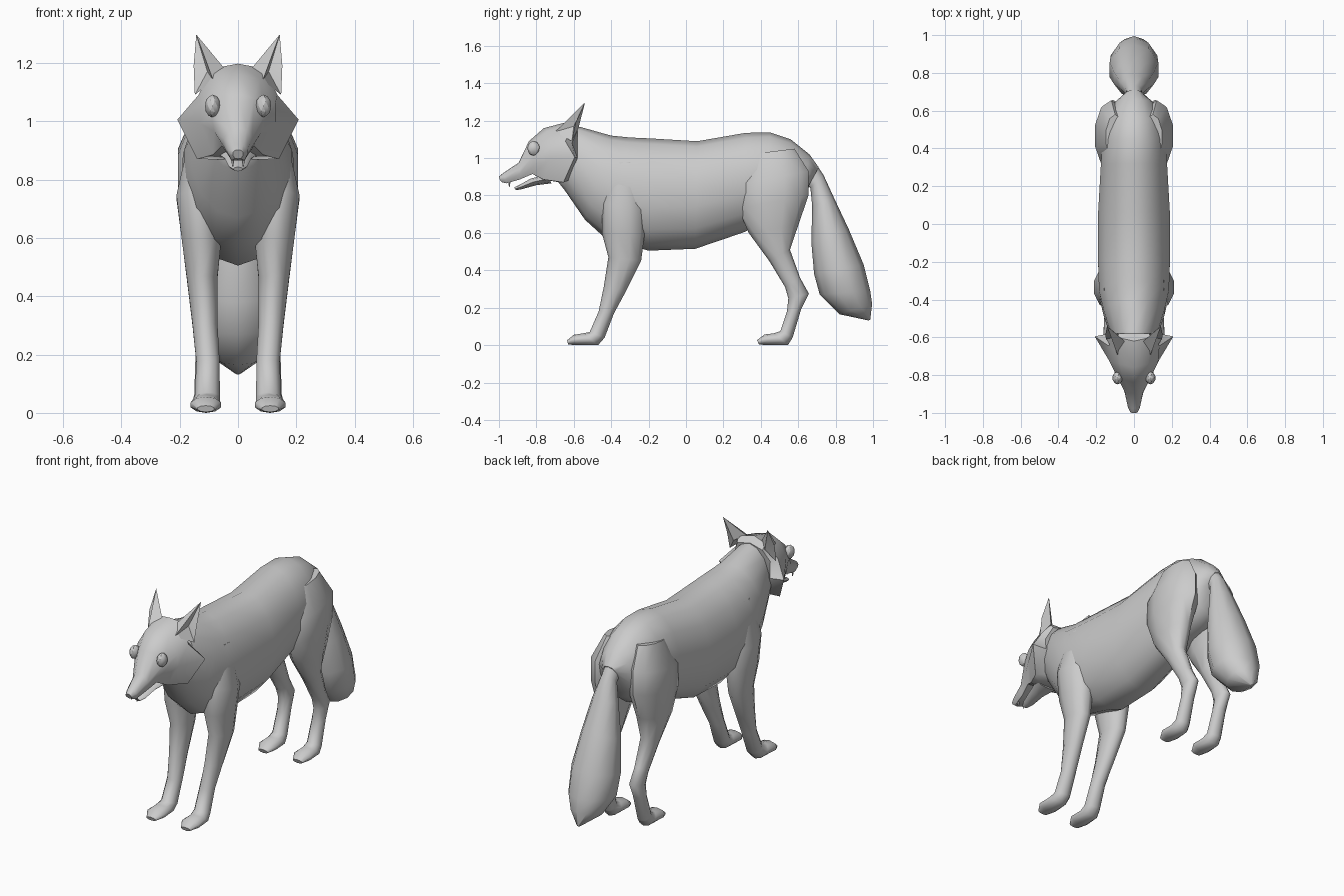
import bpy, bmesh, math
from mathutils import Vector

fur = bpy.data.materials.new("grey fur")
fur.diffuse_color = (0.6, 0.6, 0.6, 1)


def finish(name, bm, angle=50):
    bmesh.ops.remove_doubles(bm, verts=bm.verts, dist=0.0005)
    bmesh.ops.recalc_face_normals(bm, faces=bm.faces)
    me = bpy.data.meshes.new(name)
    bm.to_mesh(me)
    bm.free()
    me.materials.append(fur)
    ob = bpy.data.objects.new(name, me)
    bpy.context.collection.objects.link(ob)
    bpy.ops.object.select_all(action='DESELECT')
    ob.select_set(True)
    bpy.context.view_layer.objects.active = ob
    bpy.ops.object.shade_smooth_by_angle(angle=math.radians(angle))
    return ob


def skin(name, rings, angle=50):
    """Bridge closed rings of points and cap both ends."""
    bm = bmesh.new()
    rows = [[bm.verts.new(p) for p in r] for r in rings]
    n = len(rows[0])
    for a, b in zip(rows, rows[1:]):
        for i in range(n):
            j = (i + 1) % n
            bm.faces.new((a[i], a[j], b[j], b[i]))
    bm.faces.new(rows[0])
    bm.faces.new(rows[-1])
    return finish(name, bm, angle)


def loft(name, spans, sides, side=1, angle=60):
    """Each span: edge point a (y, z), opposite edge point b (y, z), x centre, half width."""
    rings = []
    for ya, za, yb, zb, xc, w in spans:
        ring = []
        for i in range(sides):
            t = 2 * math.pi * i / sides
            k = math.cos(t)
            ring.append((side * (xc + w * math.sin(t)),
                         (ya + yb) / 2 + k * (ya - yb) / 2,
                         (za + zb) / 2 + k * (za - zb) / 2))
        rings.append(ring)
    return skin(name, rings, angle)


# Torso and neck: back line, belly line
loft("body", [
    (-0.61, 1.17, -0.69, 0.88, 0, 0.09),
    (-0.56, 1.165, -0.65, 0.83, 0, 0.12),
    (-0.40, 1.12, -0.54, 0.67, 0, 0.165),
    (-0.30, 1.11, -0.43, 0.57, 0, 0.19),
    (-0.19, 1.105, -0.20, 0.505, 0, 0.195),
    (0.06, 1.09, 0.05, 0.515, 0, 0.195),
    (0.32, 1.135, 0.30, 0.60, 0, 0.18),
    (0.45, 1.137, 0.44, 0.66, 0, 0.17),
    (0.56, 1.10, 0.54, 0.68, 0, 0.15),
    (0.66, 1.02, 0.62, 0.74, 0, 0.105),
    (0.71, 0.95, 0.66, 0.86, 0, 0.05)], 14)

# Bushy tail: rear line, front line
loft("tail", [
    (0.66, 1.02, 0.58, 0.93, 0, 0.04),
    (0.735, 0.91, 0.665, 0.84, 0, 0.045),
    (0.79, 0.79, 0.675, 0.74, 0, 0.075),
    (0.87, 0.62, 0.67, 0.55, 0, 0.11),
    (0.95, 0.43, 0.685, 0.38, 0, 0.135),
    (0.985, 0.29, 0.715, 0.27, 0, 0.13),
    (0.995, 0.22, 0.82, 0.165, 0, 0.085),
    (0.985, 0.135, 0.975, 0.132, 0, 0.008)], 10)

# Legs: front line, rear line
FRONT = [
    (-0.41, 0.98, -0.24, 0.98, 0.12, 0.04),
    (-0.45, 0.76, -0.22, 0.72, 0.135, 0.08),
    (-0.45, 0.60, -0.22, 0.60, 0.125, 0.072),
    (-0.415, 0.47, -0.24, 0.45, 0.123, 0.055),
    (-0.44, 0.31, -0.32, 0.29, 0.113, 0.045),
    (-0.467, 0.18, -0.385, 0.17, 0.103, 0.042),
    (-0.515, 0.07, -0.435, 0.04, 0.105, 0.045),
    (-0.55, 0.063, -0.47, 0.0, 0.11, 0.05),
    (-0.60, 0.055, -0.58, 0.0, 0.11, 0.055),
    (-0.637, 0.025, -0.63, 0.003, 0.11, 0.03)]
HIND = [
    (0.34, 1.02, 0.58, 1.05, 0.10, 0.05),
    (0.28, 0.86, 0.655, 0.93, 0.12, 0.09),
    (0.28, 0.73, 0.655, 0.80, 0.12, 0.09),
    (0.335, 0.60, 0.60, 0.64, 0.125, 0.068),
    (0.445, 0.45, 0.556, 0.51, 0.12, 0.048),
    (0.53, 0.31, 0.61, 0.36, 0.115, 0.037),
    (0.547, 0.25, 0.657, 0.275, 0.112, 0.037),
    (0.54, 0.18, 0.615, 0.19, 0.11, 0.038),
    (0.505, 0.075, 0.57, 0.04, 0.11, 0.042),
    (0.47, 0.063, 0.545, 0.0, 0.11, 0.048),
    (0.42, 0.057, 0.44, 0.0, 0.11, 0.053),
    (0.38, 0.027, 0.39, 0.003, 0.11, 0.03)]
for s, tag in ((1, "left"), (-1, "right")):
    loft("front_leg_" + tag, FRONT, 10, s)
    loft("hind_leg_" + tag, HIND, 10, s)


def mirrored(name, halves, angle):
    """Each half section runs from top centre to bottom centre on the +x side."""
    return skin(name, [h + [(-x, y, z) for x, y, z in h[-2:0:-1]] for h in halves], angle)


# Head with flared cheek ruff and upper muzzle
mirrored("head", [
    [(0, -0.58, 1.17), (0.08, -0.58, 1.15), (0.11, -0.61, 1.08), (0.13, -0.58, 1.0), (0.09, -0.63, 0.88), (0, -0.63, 0.88)],
    [(0, -0.62, 1.197), (0.09, -0.60, 1.18), (0.135, -0.645, 1.09), (0.208, -0.595, 1.005), (0.14, -0.655, 0.87), (0, -0.66, 0.868)],
    [(0, -0.76, 1.16), (0.075, -0.74, 1.145), (0.128, -0.73, 1.06), (0.128, -0.73, 0.99), (0.085, -0.76, 0.885), (0, -0.77, 0.885)],
    [(0, -0.84, 1.09), (0.055, -0.825, 1.08), (0.09, -0.81, 1.02), (0.082, -0.81, 0.965), (0.055, -0.82, 0.915), (0, -0.82, 0.92)],
    [(0, -0.895, 0.975), (0.03, -0.895, 0.97), (0.048, -0.89, 0.94), (0.05, -0.89, 0.915), (0.035, -0.89, 0.885), (0, -0.89, 0.888)],
    [(0, -0.975, 0.922), (0.018, -0.975, 0.92), (0.032, -0.97, 0.90), (0.032, -0.965, 0.885), (0.022, -0.96, 0.865), (0, -0.96, 0.866)],
    [(0, -1.0, 0.902), (0.01, -1.0, 0.90), (0.018, -0.998, 0.892), (0.017, -0.995, 0.882), (0.01, -0.985, 0.872), (0, -0.985, 0.871)],
], 45)

# Lower jaw, slightly open
loft("lower_jaw", [
    (-0.74, 0.915, -0.72, 0.865, 0, 0.07),
    (-0.83, 0.89, -0.80, 0.855, 0, 0.046),
    (-0.89, 0.857, -0.88, 0.833, 0, 0.032),
    (-0.918, 0.843, -0.91, 0.828, 0, 0.016)], 8)

for s, tag in ((1, "left"), (-1, "right")):
    # Ear: four-cornered base, hollow in the outer front
    bm = bmesh.new()
    pts = [(0.085, -0.70, 1.14), (0.05, -0.62, 1.185), (0.10, -0.575, 1.16), (0.148, -0.61, 1.09),
           (0.143, -0.54, 1.297), (0.105, -0.60, 1.17), (0.152, -0.59, 1.19)]
    v = [bm.verts.new((s * x, y, z)) for x, y, z in pts]
    for f in ((0, 1, 4), (1, 2, 4), (2, 6, 4), (2, 3, 6), (3, 5, 6), (6, 5, 4), (5, 0, 4),
              (3, 0, 5), (0, 3, 2, 1)):
        bm.faces.new([v[i] for i in f])
    finish("ear_" + tag, bm, 35)
    # Eye
    bm = bmesh.new()
    bmesh.ops.create_icosphere(bm, subdivisions=2, radius=1)
    for p in bm.verts:
        p.co = Vector((s * 0.087 + p.co.x * 0.027, -0.815 + p.co.y * 0.034, 1.052 + p.co.z * 0.039))
    finish("eye_" + tag, bm, 20)
    # Small fang
    bm = bmesh.new()
    bmesh.ops.create_cone(bm, cap_ends=True, segments=5, radius1=0.002, radius2=0.007, depth=0.03)
    bmesh.ops.translate(bm, verts=bm.verts, vec=(s * 0.018, -0.945, 0.86))
    finish("fang_" + tag, bm)
